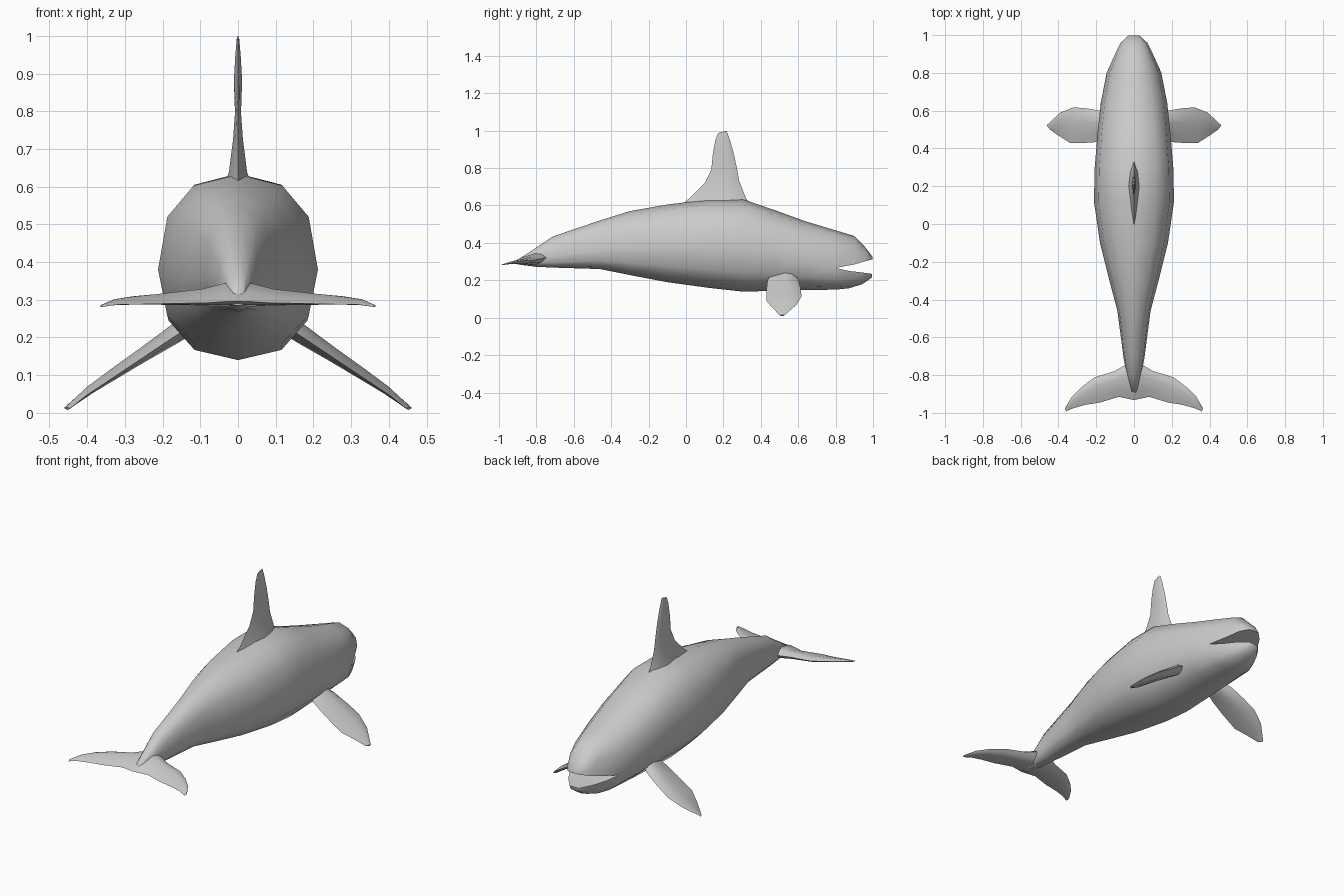
import bpy, bmesh, math
from mathutils import Vector

grey = bpy.data.materials.new("light_grey")
grey.diffuse_color = (0.6, 0.6, 0.6, 1)


def finish(name, bm, angle=60):
    bmesh.ops.remove_doubles(bm, verts=bm.verts, dist=0.0005)
    bmesh.ops.recalc_face_normals(bm, faces=bm.faces)
    me = bpy.data.meshes.new(name)
    bm.to_mesh(me)
    bm.free()
    me.materials.append(grey)
    ob = bpy.data.objects.new(name, me)
    bpy.context.collection.objects.link(ob)
    bpy.ops.object.select_all(action='DESELECT')
    bpy.context.view_layer.objects.active = ob
    ob.select_set(True)
    bpy.ops.object.shade_smooth_by_angle(angle=math.radians(angle))
    return ob


def bridge(bm, a, b):
    n = len(a)
    for i in range(n):
        j = (i + 1) % n
        bm.faces.new((a[i], a[j], b[j], b[i]))


def section(y, w, zb, zm, zt):
    """12 rounded points: 0 and 6 are the sides, 3 the top, 9 the belly."""
    pts = []
    for i in range(12):
        a = i * math.tau / 12
        c, s = [math.copysign(abs(v) ** 0.85, v) if abs(v) > 1e-6 else 0
                for v in (math.cos(a), math.sin(a))]
        pts.append(Vector((w * c, y, zm + s * ((zt - zm) if s > 0 else (zm - zb)))))
    return pts


# Body with two open jaws: y, half width, belly z, side z, back z
bm = bmesh.new()
stations = [
    (-0.90, 0.020, 0.285, 0.297, 0.310),
    (-0.80, 0.038, 0.272, 0.310, 0.375),
    (-0.71, 0.055, 0.268, 0.330, 0.435),
    (-0.46, 0.088, 0.260, 0.360, 0.520),
    (-0.30, 0.130, 0.228, 0.370, 0.570),
    (-0.10, 0.180, 0.190, 0.380, 0.605),
    (0.12, 0.212, 0.160, 0.380, 0.632),
    (0.30, 0.208, 0.140, 0.375, 0.635),
    (0.48, 0.193, 0.143, 0.350, 0.573),
    (0.64, 0.176, 0.148, 0.310, 0.515),
    (0.80, 0.145, 0.150, 0.266, 0.467),
]
rings = [[bm.verts.new(p) for p in section(*s)] for s in stations]
for a, b in zip(rings, rings[1:]):
    bridge(bm, a, b)
bm.faces.new(rings[0])

jaw_ids = {"upper": range(0, 7), "lower": [6, 7, 8, 9, 10, 11, 0]}
jaw_stations = {
    "upper": [(0.90, 0.100, 0.2, 0.285, 0.437), (0.96, 0.070, 0.2, 0.302, 0.375),
              (0.997, 0.030, 0.2, 0.312, 0.326)],
    "lower": [(0.87, 0.112, 0.157, 0.250, 0.3), (0.94, 0.075, 0.178, 0.242, 0.3),
              (0.995, 0.028, 0.215, 0.234, 0.3)],
}
for jaw, ids in jaw_ids.items():
    prev = [rings[-1][i] for i in ids]
    for s in jaw_stations[jaw]:
        pts = section(*s)
        cur = [bm.verts.new(pts[i]) for i in ids]
        bridge(bm, prev, cur)
        prev = cur
    bm.faces.new(prev)
finish("body", bm)


def blade(name, stations, normal, bulge=0.4):
    """Fin lofted from (leading edge, trailing edge, half thickness)."""
    bm = bmesh.new()
    n = Vector(normal).normalized()
    rings = []
    for lead, trail, t in stations:
        l, r = Vector(lead), Vector(trail)
        p, q = l.lerp(r, 0.15), l.lerp(r, bulge)
        u = l.lerp(r, 0.75)
        pts = [l, p + n * t * .7, q + n * t, u + n * t * .5, r,
               u - n * t * .5, q - n * t, p - n * t * .7]
        rings.append([bm.verts.new(v) for v in pts])
    for a, b in zip(rings, rings[1:]):
        bridge(bm, a, b)
    bm.faces.new(rings[0])
    bm.faces.new(rings[-1])
    return finish(name, bm)


# Dorsal fin, wide at the foot and swept to a narrow tip
blade("dorsal_fin", [
    ((0, 0.35, 0.60), (0, -0.03, 0.60), 0.036),
    ((0, 0.32, 0.64), (0, 0.02, 0.64), 0.024),
    ((0, 0.285, 0.73), (0, 0.10, 0.72), 0.013),
    ((0, 0.272, 0.80), (0, 0.135, 0.79), 0.008),
    ((0, 0.255, 0.88), (0, 0.144, 0.88), 0.011),
    ((0, 0.235, 0.95), (0, 0.157, 0.95), 0.007),
    ((0, 0.217, 1.00), (0, 0.172, 0.988), 0.003),
], (1, 0, 0))

# Paddle flippers, mirrored across the body
flipper = blade("flippers", [
    ((0.12, 0.57, 0.245), (0.12, 0.45, 0.235), 0.028),
    ((0.18, 0.600, 0.205), (0.18, 0.435, 0.195), 0.024),
    ((0.25, 0.612, 0.160), (0.25, 0.430, 0.148), 0.019),
    ((0.32, 0.618, 0.115), (0.34, 0.430, 0.088), 0.015),
    ((0.39, 0.590, 0.068), (0.40, 0.468, 0.048), 0.011),
    ((0.46, 0.525, 0.012), (0.445, 0.500, 0.012), 0.005),
], (0.58, 0, 0.81))
flipper.modifiers.new("mirror", 'MIRROR')

# Tail fluke, lofted across from tip to tip
half = [
    ((0.365, -0.975, 0.285), (0.36, -0.992, 0.281), 0.002),
    ((0.33, -0.915, 0.298), (0.32, -0.975, 0.287), 0.007),
    ((0.28, -0.865, 0.305), (0.26, -0.958, 0.288), 0.010),
    ((0.21, -0.812, 0.308), (0.18, -0.945, 0.290), 0.015),
    ((0.10, -0.778, 0.315), (0.08, -0.915, 0.292), 0.022),
    ((0.045, -0.745, 0.322), (0.035, -0.925, 0.295), 0.030),
]


def flip(p):
    return (-p[0], p[1], p[2])


middle = [((0, -0.73, 0.325), (0, -0.932, 0.296), 0.034)]
blade("tail_fluke", half + middle + [(flip(a), flip(b), t) for a, b, t in half[::-1]],
      (0, 0, 1), 0.35)
